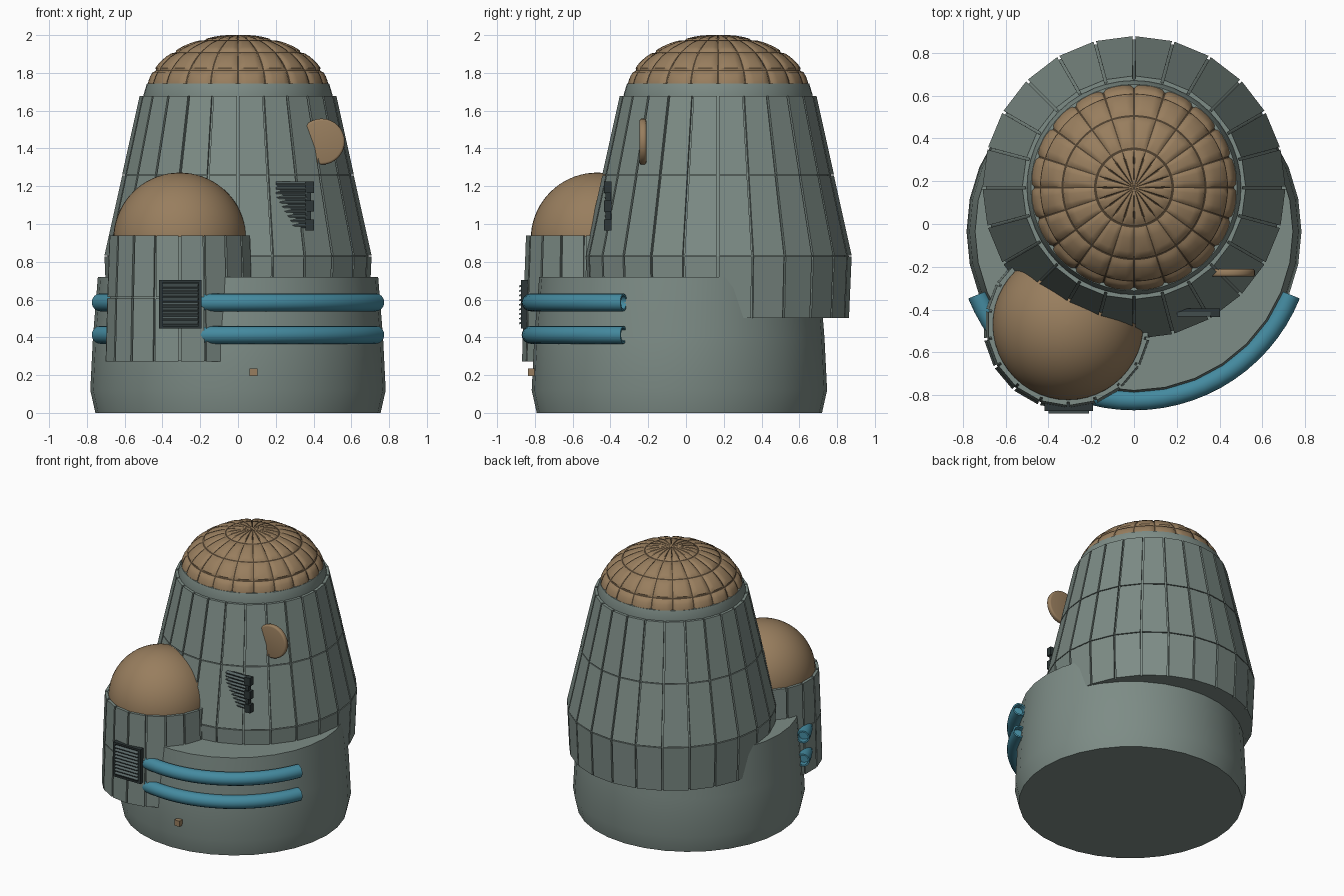
import bpy, bmesh
from math import sin, cos, pi, radians
from mathutils import Matrix, Vector

if "Cube" in bpy.data.objects:
    bpy.data.objects.remove(bpy.data.objects["Cube"])


def material(name, rgb):
    m = bpy.data.materials.new(name)
    m.diffuse_color = (*rgb, 1)
    m.use_nodes = True
    m.node_tree.nodes["Principled BSDF"].inputs["Base Color"].default_value = m.diffuse_color
    return m


GREY = material("grey_green", (0.205, 0.262, 0.238))
BROWN = material("tan_brown", (0.315, 0.208, 0.112))
SEAM = material("dark_brown", (0.075, 0.050, 0.028))
BLUE = material("pipe_blue", (0.058, 0.255, 0.350))
DARK = material("dark_slate", (0.026, 0.037, 0.038))
SLAT = material("slat_grey", (0.10, 0.135, 0.135))


def finish(name, bm, mats, smooth=None):
    bmesh.ops.recalc_face_normals(bm, faces=bm.faces)
    me = bpy.data.meshes.new(name)
    bm.to_mesh(me)
    bm.free()
    ob = bpy.data.objects.new(name, me)
    bpy.context.collection.objects.link(ob)
    for m in mats:
        me.materials.append(m)
    if smooth:
        bpy.ops.object.select_all(action='DESELECT')
        ob.select_set(True)
        bpy.context.view_layer.objects.active = ob
        bpy.ops.object.shade_smooth_by_angle(angle=radians(smooth))
    return ob


def bridge(bm, rings, closed=True):
    for a, b in zip(rings, rings[1:]):
        n = len(a)
        for i in range(n):
            bm.faces.new((a[i], a[(i + 1) % n], b[(i + 1) % n], b[i]))


def revolve(name, centre, profile, sides, mat, smooth=None):
    """Closed solid of revolution about z; profile is (z, radius) pairs."""
    bm = bmesh.new()
    rings = []
    for z, r in profile:
        rings.append([bm.verts.new((centre[0] + r * sin(2 * pi * i / sides),
                                    centre[1] - r * cos(2 * pi * i / sides), z))
                      for i in range(sides)])
    bridge(bm, rings)
    bm.faces.new(rings[0])
    bm.faces.new(rings[-1])
    return finish(name, bm, [mat], smooth)


def panels(name, centre, profile, sides, gap=0.006, thick=0.022):
    """Rows of separate flat plates around a tapered body."""
    bm = bmesh.new()
    for (z0, r0), (z1, r1) in zip(profile, profile[1:]):
        for k in range(sides):
            quads = []
            for depth in (0, thick):
                quad = []
                for z, r, k2, s in ((z0 + 0.003, r0, k, 1), (z0 + 0.003, r0, k + 1, -1),
                                    (z1 - 0.003, r1, k + 1, -1), (z1 - 0.003, r1, k, 1)):
                    a = 2 * pi * k2 / sides + s * gap / r
                    rr = r - depth
                    quad.append(bm.verts.new((centre[0] + rr * sin(a),
                                              centre[1] - rr * cos(a), z)))
                quads.append(quad)
            bridge(bm, quads)
            bm.faces.new(quads[0])
            bm.faces.new(quads[1])
    return finish(name, bm, [GREY])


def box(bm, loc, size, tilt=0, mi=0):
    mat = (Matrix.Translation(loc) @ Matrix.Rotation(tilt, 4, 'X')
           @ Matrix.Diagonal((*size, 1)))
    vs = bmesh.ops.create_cube(bm, size=1, matrix=mat)['verts']
    for f in {f for v in vs for f in v.link_faces}:
        f.material_index = mi


# Round base
revolve("base", (0, -0.035), [(0, 0.755), (0.12, 0.782), (0.4, 0.768), (0.72, 0.742)],
        32, GREY, 35)

# Main tower: solid core, plates and the collar below the dome
TOWER = (0, 0.17)
skin = [(0.5, 0.693), (0.83, 0.707), (1.26, 0.613), (1.68, 0.521)]
revolve("tower_core", TOWER, [(z + (0.004 if z < 0.6 else 0), r - 0.015) for z, r in skin[:-1]]
        + [(1.672, 0.506)], 24, GREY)
panels("tower_panels", TOWER, skin, 24)
revolve("dome_collar", TOWER, [(1.6, 0.49), (1.685, 0.50), (1.745, 0.482)], 48, GREY, 30)

# Ribbed dome: each cell is padded, with sunken seams between cells
SEGS, ROWS = 20, 4
cell = [0, 0.035, 0.10, 0.3, 0.5, 0.7, 0.90, 0.965]
dip = [0.972, 0.974, 0.993, 1.0, 1.003, 1.0, 0.993, 0.974]
n = len(cell)
bm = bmesh.new()
rings = []
for j in range(ROWS * n):
    lat = (j // n + cell[j % n]) * pi / 2 / ROWS
    ring = []
    for i in range(SEGS * n):
        lon = (i // n + cell[i % n]) * 2 * pi / SEGS
        d = min(dip[i % n], dip[j % n] if j else 1)
        r = 0.485 * d * cos(lat)
        ring.append(bm.verts.new((r * sin(lon), 0.17 - r * cos(lon), 1.70 + 0.302 * d * sin(lat))))
    rings.append(ring)
for j in range(len(rings) - 1):
    for i in range(SEGS * n):
        i2 = (i + 1) % (SEGS * n)
        f = bm.faces.new((rings[j][i], rings[j][i2], rings[j + 1][i2], rings[j + 1][i]))
        seam = i % n in (0, n - 1) or (j >= n - 1 and j % n in (0, n - 1))
        f.material_index = 1 if seam else 0
bm.faces.new(rings[-1]).material_index = 1
bm.faces.new(rings[0])
finish("tower_dome", bm, [BROWN, SEAM], 50)

# Side turret with its plain dome
TURRET = (-0.308, -0.47)
skin = [(0.27, 0.398), (0.61, 0.389), (0.943, 0.377)]
revolve("turret_core", TURRET, [(0.274, 0.383), (0.61, 0.375), (0.935, 0.362)], 18, GREY)
panels("turret_panels", TURRET, skin, 18, thick=0.02)
revolve("turret_dome", TURRET,
        [(0.85, 0.35)] + [(0.92 + 0.352 * sin(a), 0.352 * cos(a))
                          for a in [radians(5 * k) for k in range(18)]] + [(1.2719, 0.004)],
        48, BROWN, 60)


# Curved pipes wrapped around the base, with recessed open ends
def pipe(name, z, r=0.047, bend=0.788):
    first, last, steps = radians(-158), radians(-22), 28
    sections = [(first + 0.05, 0.034), (first, 0.036)]
    sections += [(first + (last - first) * k / steps, r) for k in range(steps + 1)]
    sections += [(last, 0.036), (last - 0.05, 0.034)]
    bm = bmesh.new()
    rings = []
    for a, rad in sections:
        ring = []
        for k in range(16):
            t = 2 * pi * k / 16
            d = bend + rad * cos(t)
            ring.append(bm.verts.new((d * cos(a), -0.035 + d * sin(a), z + rad * sin(t))))
        rings.append(ring)
    bridge(bm, rings)
    bm.faces.new(rings[0])
    bm.faces.new(rings[-1])
    finish(name, bm, [BLUE], 40)


pipe("upper_pipe", 0.585)
pipe("lower_pipe", 0.413)

# Louvred vent on the turret
bm = bmesh.new()
box(bm, (-0.305, -0.85, 0.575), (0.225, 0.03, 0.255))
for s in (-1, 1):
    box(bm, (-0.305 + s * 0.104, -0.862, 0.575), (0.017, 0.024, 0.255))
    box(bm, (-0.305, -0.862, 0.575 + s * 0.121), (0.225, 0.024, 0.013))
for k in range(9):
    box(bm, (-0.305, -0.873, 0.477 + 0.0245 * k), (0.188, 0.022, 0.009), radians(25), 1)
finish("turret_vent", bm, [DARK, SLAT])

# Louvred vent partly sunk in the tower, with a clamped side post
bm = bmesh.new()
box(bm, (0.285, -0.405, 1.10), (0.17, 0.022, 0.24))
for k in range(10):
    box(bm, (0.283, -0.42, 0.995 + 0.0245 * k), (0.165, 0.022, 0.009), radians(25), 1)
box(bm, (0.372, -0.412, 1.095), (0.028, 0.028, 0.25))
for z in (0.995, 1.095, 1.195):
    box(bm, (0.38, -0.415, z), (0.045, 0.04, 0.06))
finish("tower_vent", bm, [DARK, SLAT])

# Upright round fin on the tower
bm = bmesh.new()
bmesh.ops.create_cone(bm, cap_ends=True, segments=32, radius1=0.122, radius2=0.122, depth=0.036,
                      matrix=Matrix.Translation((0.443, -0.228, 1.436))
                      @ Matrix.Rotation(pi / 2, 4, 'X'))
rim = [e for e in bm.edges if any(len(f.verts) > 4 for f in e.link_faces)]
bmesh.ops.bevel(bm, geom=rim, offset=0.012, segments=3, affect='EDGES', profile=0.5)
finish("tower_fin", bm, [BROWN], 40)

# Small button block low on the base
bm = bmesh.new()
box(bm, (0.082, -0.815, 0.215), (0.042, 0.042, 0.042))
finish("base_button", bm, [BROWN])
